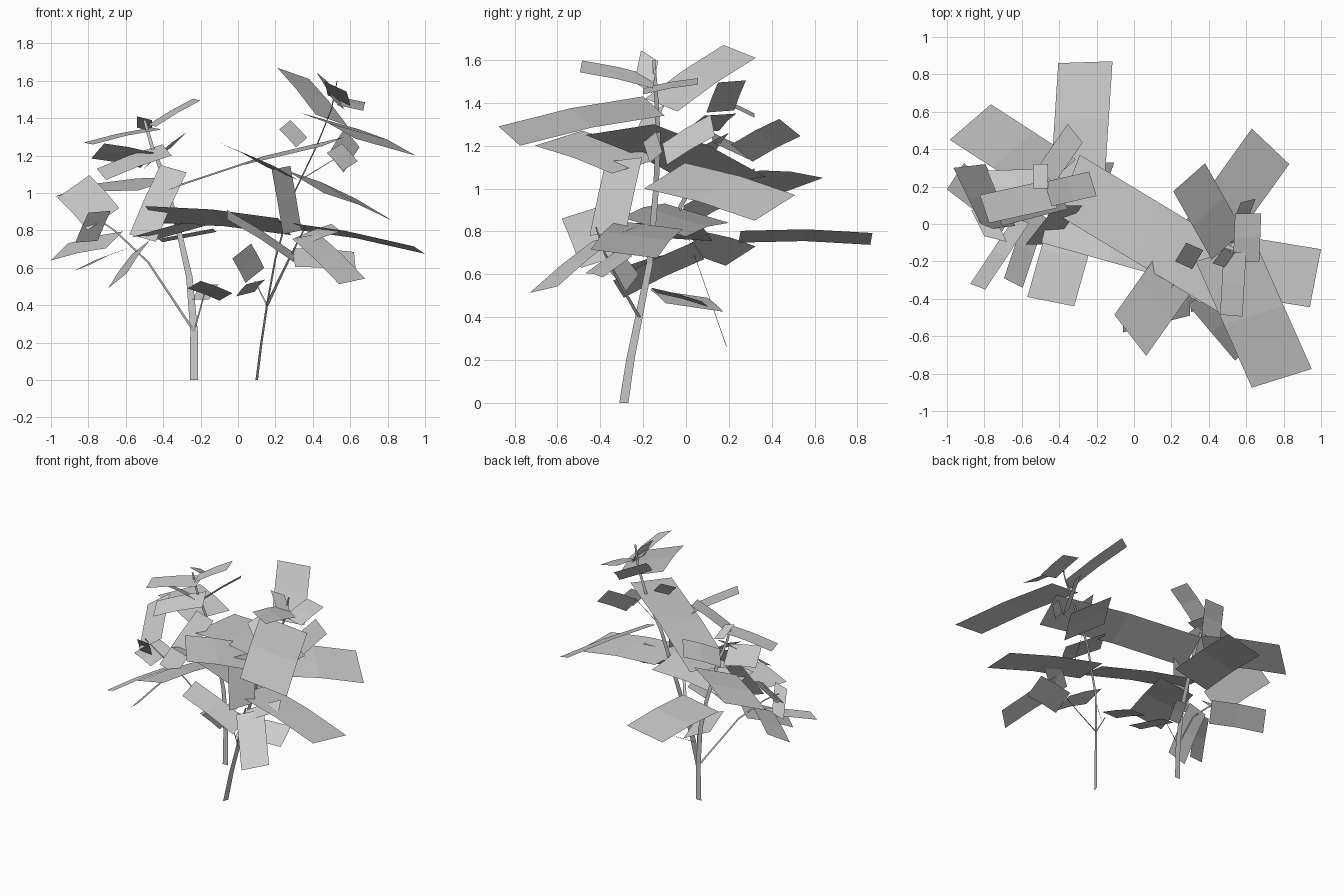
import bpy, bmesh
from mathutils import Vector as V

def ribbon(name, rows):
    """Flat strip from pairs of left/right points."""
    bm = bmesh.new()
    pairs = [(bm.verts.new(a), bm.verts.new(b)) for a, b in rows]
    for (a, b), (c, d) in zip(pairs, pairs[1:]):
        bm.faces.new((a, b, d, c))
    me = bpy.data.meshes.new(name)
    bm.to_mesh(me)
    bm.free()
    bpy.context.collection.objects.link(bpy.data.objects.new(name, me))

def stem(name, path, side, w0, w1):
    """Tapering flat stem along a path, wide along one direction."""
    n = len(path) - 1
    rows = []
    for i, p in enumerate(path):
        half = V(side) * (w0 + (w1 - w0) * i / n) / 2
        rows.append((V(p) - half, V(p) + half))
    ribbon(name, rows)

def leaf(name, base, tip, across, arch=0.02):
    """Leaf card bent across its middle: base centre, tip centre, width vector."""
    b, t, h = V(base), V(tip), V(across) / 2
    m = (b + t) / 2 + V((0, 0, arch * (t - b).length))
    ribbon(name, [(p - h, p + h) for p in (b, m, t)])

# left plant: main stem and side branch
stem("left_stem", [(-.235, .185, 0), (-.235, .19, .26), (-.26, .2, .55), (-.31, .2, .77),
                   (-.4, .18, 1.1), (-.46, .17, 1.25), (-.5, .17, 1.39)], (1, 0, 0), .045, .015)
stem("left_branch", [(-.235, .19, .26), (-.48, .06, .63), (-.66, .0, .8), (-.78, 0, .88)],
     (.8, 0, .6), .012, .008)
# right plant: main stem and side branch
stem("right_stem", [(.1, -.29, 0), (.125, -.26, .2), (.155, -.22, .4), (.2, -.17, .65),
                    (.3, -.14, 1), (.42, -.13, 1.25), (.5, -.14, 1.45), (.53, -.15, 1.6)],
     (.3, .95, 0), .045, .015)
stem("right_branch", [(.155, -.22, .4), (.24, -.32, .58), (.3, -.38, .7), (.36, -.42, .82)],
     (.7, .7, 0), .025, .01)

# large and upper leaves of the left plant
left_leaves = [
    ((-.35, .21, 1.03), (.51, -.31, 1.275), (.12, .32, .05)),
    ((-.30, .25, .775), (-.26, .865, .765), (.29, .01, .055)),
    ((-.30, .1, .79), (-.445, -.415, .8), (.25, -.05, .07)),
    ((-.42, .25, 1.05), (-.875, .545, 1.015), (.22, .19, .07)),
    ((-.47, .26, 1.165), (-.315, .485, 1.285), (.08, -.1, .08)),
    ((-.46, .16, 1.36), (-.22, .215, 1.5), (-.04, .13, .01)),
    ((-.435, .16, 1.345), (-.8, .08, 1.265), (-.05, .15, .01)),
    ((-.485, .21, 1.175), (-.75, .2, 1.225), (.07, -.17, .08)),
    ((-.38, .14, 1.23), (-.73, .05, 1.1), (-.05, .12, .06)),
    ((-.345, .1, 1.13), (-.51, -.11, .76), (.14, 0, -.04)),
    ((-.5, .32, 1.34), (-.5, .19, 1.4), (.08, 0, -.02)),
]
# leaves on the left side branch
left_branch_leaves = [
    ((-.72, -.02, .86), (-.88, .31, 1.035), (.17, .02, .12)),
    ((-.81, .06, .74), (-.74, -.08, .9), (.12, -.03, .01)),
    ((-.6, .02, .7), (-.835, -.335, .6), (.08, -.03, .03)),
    ((-.52, .06, .71), (-.645, -.315, .53), (.1, -.05, .08)),
    ((-.66, .03, .75), (-.955, .255, .685), (.09, .14, .09)),
    ((-.065, .04, .445), (-.235, -.035, .51), (.07, -.27, .04)),
    ((-.2, .19, .43), (-.15, .33, .51), (.09, 0, 0)),
]
# large and upper leaves of the right plant
right_leaves = [
    ((.5, -.115, 1.39), (.295, .25, 1.64), (.17, .15, -.06)),
    ((.49, -.15, 1.385), (.79, -.825, 1.245), (.32, .1, -.09)),
    ((.36, -.1, 1.06), (.73, .415, .91), (.2, -.19, -.12)),
    ((.235, -.235, 1.105), (-.02, -.595, 1.235), (.17, -.22, -.07)),
    ((.24, -.17, .83), (.97, -.29, .695), (-.06, -.31, .04)),
    ((.25, -.15, .82), (-.46, .05, .885), (.07, .3, -.09)),
    ((.23, -.29, 1.135), (.29, -.365, .79), (.1, .17, .02)),
    ((.54, -.15, 1.495), (.52, -.49, 1.57), (.12, -.01, -.055)),
    ((.525, -.1, 1.16), (.61, .125, 1.295), (.08, .02, -.1)),
    ((.6, -.2, 1.455), (.61, .055, 1.5), (.14, 0, -.03)),
    ((.6, -.14, 1.145), (.515, -.17, 1.24), (.08, .06, .05)),
    ((.34, -.19, 1.27), (.25, -.15, 1.365), (.06, .1, .05)),
    ((.54, -.2, 1.47), (.45, -.17, 1.62), (.06, .08, -.05)),
]
# leaves on the right side branch
right_branch_leaves = [
    ((.36, -.37, .77), (.61, -.665, .528), (.14, .13, .03)),
    ((.3, -.41, .655), (-.06, -.5, .885), (0, -.16, -.05)),
    ((.3, -.4, .655), (.625, -.32, .635), (.01, -.14, -.1)),
    ((.33, -.4, .74), (.525, -.25, .815), (-.05, .1, .04)),
    ((.09, -.25, .56), (.02, -.36, .69), (.1, .06, .08)),
    ((.095, -.15, .525), (.04, .09, .46), (.1, -.03, .025)),
]
for group, leaves in (("left_leaf", left_leaves), ("left_branch_leaf", left_branch_leaves),
                      ("right_leaf", right_leaves), ("right_branch_leaf", right_branch_leaves)):
    for i, (base, tip, across) in enumerate(leaves):
        leaf(f"{group}_{i + 1}", base, tip, across)

# thin stalks carrying the small low leaves
for name, a, b in (("left_low_stalk", (-.235, .19, .26), (-.18, .12, .46)),
                   ("right_low_stalk", (.155, -.22, .4), (.09, -.2, .53)),
                   ("right_high_stalk", (.35, -.135, 1.08), (.53, -.15, 1.19))):
    stem(name, [a, b], (1, 0, 0), .01, .006)
